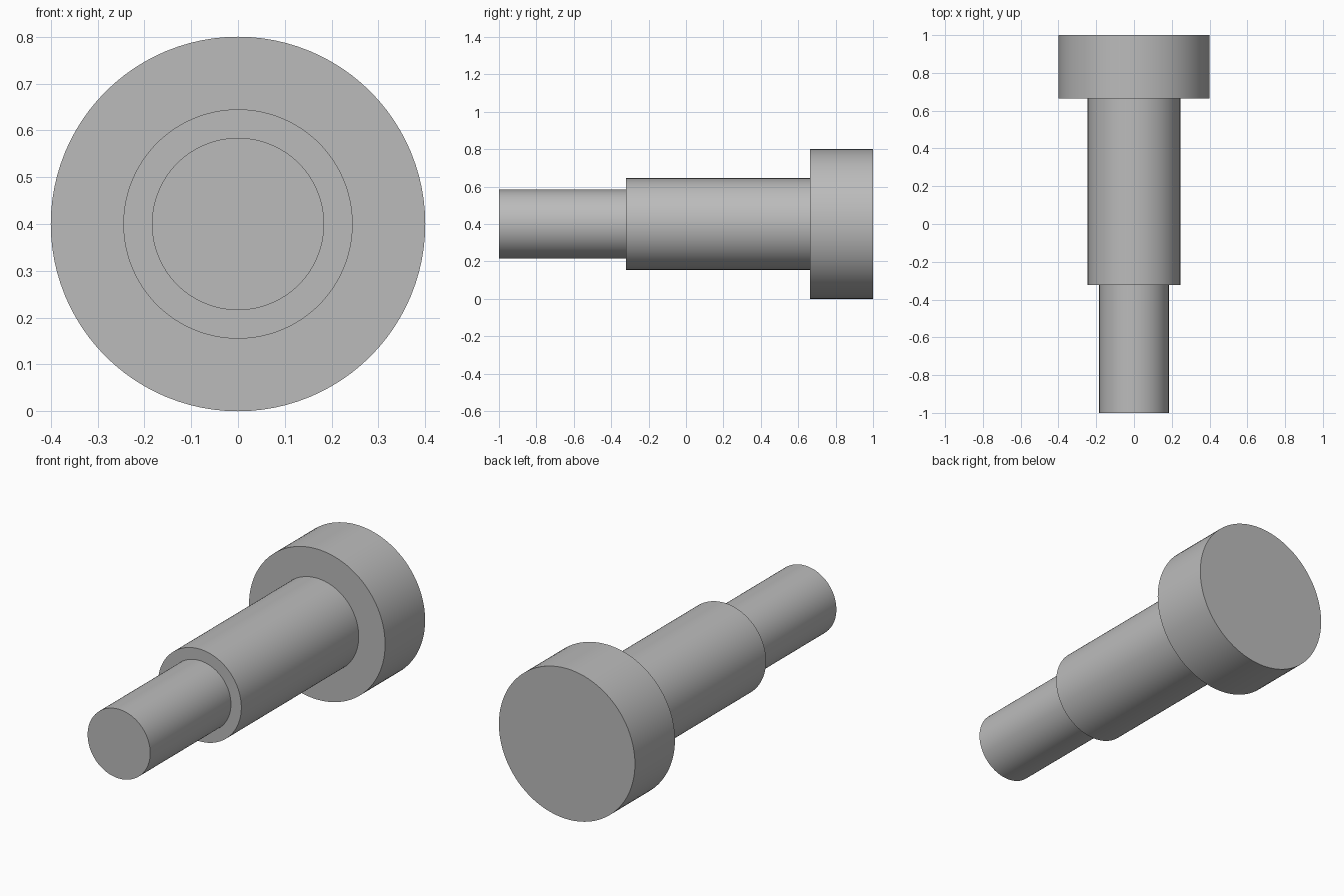
import bpy
import bmesh
import math
from mathutils import Matrix, Vector

cube = bpy.data.objects.get("Cube")
if cube:
    bpy.data.objects.remove(cube, do_unlink=True)

SEGMENTS = 96
AXIS_HEIGHT = 0.4

# Plain grey metal
metal = bpy.data.materials.new("grey_metal")
metal.use_nodes = True
grey = (0.5, 0.5, 0.5, 1.0)
metal.diffuse_color = grey
metal.node_tree.nodes["Principled BSDF"].inputs["Base Color"].default_value = grey

# Stepped half profile as (radius, y), from the thin tip to the wide head
tip_r, shank_r, head_r = 0.184, 0.245, 0.4
tip_y, step_y, head_y, end_y = -1.0, -0.322, 0.664, 1.0
profile = [(tip_r, tip_y), (tip_r, step_y),
           (shank_r, step_y), (shank_r, head_y),
           (head_r, head_y), (head_r, end_y)]

# Revolve the profile around the y axis and close both ends
bm = bmesh.new()
rings = []
for radius, y in profile:
    ring = []
    for i in range(SEGMENTS):
        a = math.tau * i / SEGMENTS
        ring.append(bm.verts.new((radius * math.cos(a), y, radius * math.sin(a))))
    rings.append(ring)
for lower, upper in zip(rings, rings[1:]):
    for i in range(SEGMENTS):
        j = (i + 1) % SEGMENTS
        bm.faces.new((lower[i], lower[j], upper[j], upper[i]))
bm.faces.new(rings[0])
bm.faces.new(rings[-1])
bmesh.ops.recalc_face_normals(bm, faces=bm.faces)
bm.transform(Matrix.Translation(Vector((0, 0, AXIS_HEIGHT))))

mesh = bpy.data.meshes.new("stepped_pin")
bm.to_mesh(mesh)
bm.free()
mesh.materials.append(metal)
pin = bpy.data.objects.new("stepped_pin", mesh)
bpy.context.collection.objects.link(pin)

# Smooth barrels, sharp shoulders
bpy.ops.object.select_all(action='DESELECT')
pin.select_set(True)
bpy.context.view_layer.objects.active = pin
bpy.ops.object.shade_smooth_by_angle(angle=math.radians(30))
